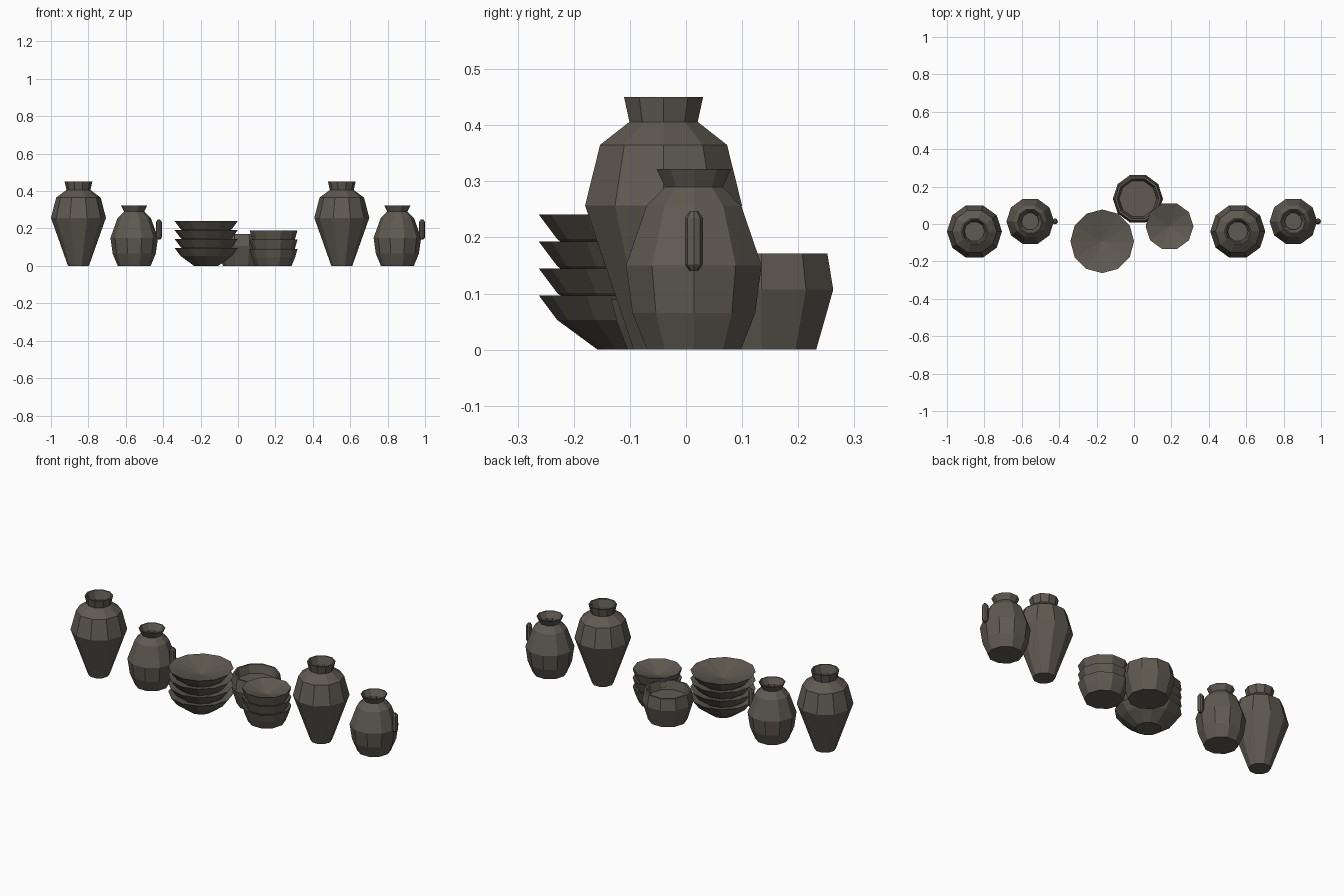
import bpy, bmesh, math

if "Cube" in bpy.data.objects:
    bpy.data.objects.remove(bpy.data.objects["Cube"])

clay = bpy.data.materials.new("dark_clay")
clay.diffuse_color = (0.115, 0.103, 0.084, 1)
clay.use_nodes = True
clay.node_tree.nodes["Principled BSDF"].inputs["Base Color"].default_value = clay.diffuse_color


def lathe(name, profile, x, y, z=0.0, sides=10):
    """Spin an (r, z) profile into a closed faceted vessel; r = 0 makes a pole."""
    bm = bmesh.new()
    rings = []
    for r, h in profile:
        count = sides if r > 0 else 1
        rings.append([bm.verts.new((r * math.cos(2 * math.pi * i / sides),
                                    r * math.sin(2 * math.pi * i / sides), h))
                      for i in range(count)])
    for a, b in zip(rings, rings[1:]):
        for i in range(sides):
            j = (i + 1) % sides
            if len(b) == 1:
                bm.faces.new((a[i], a[j], b[0]))
            else:
                bm.faces.new((a[i], a[j], b[j], b[i]))
    bm.faces.new(rings[0][::-1])
    if len(rings[-1]) > 1:
        bm.faces.new(rings[-1])
    bmesh.ops.recalc_face_normals(bm, faces=bm.faces)
    mesh = bpy.data.meshes.new(name)
    bm.to_mesh(mesh)
    bm.free()
    mesh.materials.append(clay)
    obj = bpy.data.objects.new(name, mesh)
    obj.location = (x, y, z)
    bpy.context.collection.objects.link(obj)
    return obj


# Profiles run from the base up the outside, over the rim and down inside
AMPHORA = [(0.056, 0), (0.147, 0.257), (0.119, 0.365), (0.064, 0.406),
           (0.074, 0.45), (0.066, 0.45), (0.054, 0.406), (0.054, 0.39)]
JUG = [(0.088, 0), (0.115, 0.065), (0.127, 0.15), (0.089, 0.256), (0.054, 0.29),
       (0.070, 0.322), (0.064, 0.322), (0.046, 0.29), (0.046, 0.275)]
HANDLE = [(0.007, 0.14), (0.016, 0.152), (0.016, 0.235), (0.007, 0.247)]
BOWL = [(0.065, 0), (0.137, 0.053), (0.170, 0.097), (0, 0.055)]
CUP = [(0.097, 0), (0.115, 0.045), (0.128, 0.09), (0, 0.05)]
POT = [(0.102, 0), (0.134, 0.107), (0.123, 0.171), (0.112, 0.171), (0.100, 0.125)]

# Tall jars and handled jugs, one pair on each side
for side, ax, jx in (("left", -0.853, -0.555), ("right", 0.555, 0.852)):
    lathe(side + "_tall_jar", AMPHORA, ax, -0.04)
    lathe(side + "_jug", JUG, jx, 0.014)
    lathe(side + "_jug_handle", HANDLE, jx + 0.132, 0.014, sides=8)

# Stack of four wide bowls
for i in range(4):
    lathe(f"bowl_{i + 1}", BOWL, -0.170, -0.0925, 0.048 * i, sides=12)

# Stack of three cups
for i in range(3):
    lathe(f"cup_{i + 1}", CUP, 0.190, -0.012, 0.05 * i)

# Open pot at the back
lathe("back_pot", POT, 0.021, 0.135)
